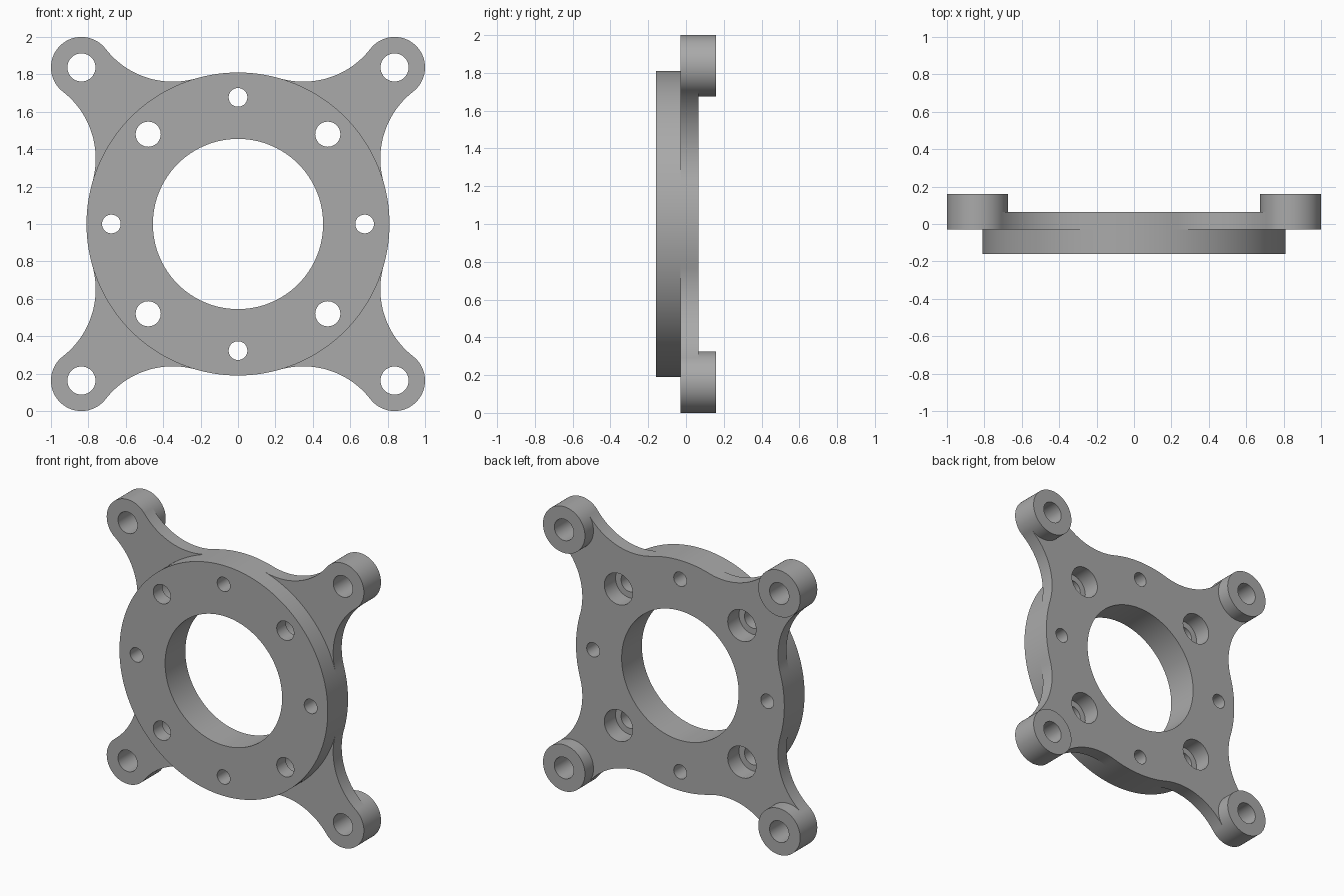
import bpy, bmesh, math

cube = bpy.data.objects.get("Cube")
if cube:
    bpy.data.objects.remove(cube, do_unlink=True)

# Main dimensions
DISC_R, LUG_R, FILLET_R = 0.81, 0.163, 0.455
LUG = 0.837
FRONT, STEP, PLATE_BACK, LUG_BACK = -0.16, -0.03, 0.065, 0.16
COUNTERBORE_FLOOR = -0.06

grey = bpy.data.materials.new("machined grey")
grey.use_nodes = True
colour = (0.40, 0.40, 0.40, 1)
grey.diffuse_color = colour
grey.node_tree.nodes["Principled BSDF"].inputs["Base Color"].default_value = colour


def arc(cx, cz, r, start, end):
    """Points every two degrees, both ends included."""
    step = 2 if end > start else -2
    angles = [math.radians(a) for a in range(start, end + step, step)]
    return [(cx + r * math.cos(a), cz + r * math.sin(a)) for a in angles]


def circle(cx, cz, r):
    return arc(cx, cz, r, 0, 358)


def turn(points, quarter):
    for _ in range(quarter):
        points = [(-z, x) for x, z in points]
    return points


def prism(name, outlines, y0, y1):
    """One object holding each closed outline extruded from y0 to y1."""
    bm = bmesh.new()
    for outline in outlines:
        face = bm.faces.new([bm.verts.new((x, y0, z + 1)) for x, z in outline])
        moved = bmesh.ops.extrude_face_region(bm, geom=[face], use_keep_orig=True)["geom"]
        bmesh.ops.translate(bm, vec=(0, y1 - y0, 0),
                            verts=[v for v in moved if isinstance(v, bmesh.types.BMVert)])
    bmesh.ops.recalc_face_normals(bm, faces=bm.faces)
    mesh = bpy.data.meshes.new(name)
    bm.to_mesh(mesh)
    bm.free()
    mesh.materials.append(grey)
    obj = bpy.data.objects.new(name, mesh)
    bpy.context.collection.objects.link(obj)
    return obj


def combine(target, tool, operation):
    tool.hide_render = True
    mod = target.modifiers.new(operation.lower(), "BOOLEAN")
    mod.operation, mod.solver, mod.object = operation, "EXACT", tool
    bpy.context.view_layer.objects.active = target
    bpy.ops.object.modifier_apply(modifier=mod.name)
    bpy.data.objects.remove(tool, do_unlink=True)


# Four-armed plate: rim arc, fillet, rounded lug, fillet, repeated each quarter
reach = DISC_R + FILLET_R
fx, fz = reach * math.cos(math.radians(16)), reach * math.sin(math.radians(16))
quarter = (arc(0, 0, DISC_R, -16, 16)
           + arc(fx, fz, FILLET_R, 196, 128)[1:-1]
           + arc(LUG, LUG, LUG_R, -52, 142)
           + arc(fz, fx, FILLET_R, 322, 254)[1:-1])
outline = [p for q in range(4) for p in turn(quarter, q)]
body = prism("mounting_plate", [outline], STEP, PLATE_BACK)

# Front disc and raised lug pads on the back
combine(body, prism("front_disc", [circle(0, 0, DISC_R)], FRONT, STEP), "UNION")
pads = [turn(circle(LUG, LUG, LUG_R), q) for q in range(4)]
combine(body, prism("lug_pads", pads, PLATE_BACK, LUG_BACK), "UNION")

# Through holes: central bore, lug holes, diagonal holes, axis holes
holes = [circle(0, 0, 0.455)]
for q in range(4):
    for cx, cz, r in ((LUG, LUG, 0.075), (0.48, 0.48, 0.067), (0.677, 0, 0.05)):
        holes.append(turn(circle(cx, cz, r), q))
combine(body, prism("hole_cutter", holes, -0.5, 0.5), "DIFFERENCE")

# Counterbores sunk from the back
bores = [turn(circle(0.48, 0.48, 0.11), q) for q in range(4)]
combine(body, prism("counterbore_cutter", bores, COUNTERBORE_FLOOR, 0.5), "DIFFERENCE")

# Smooth round walls, sharp rims
bpy.ops.object.select_all(action="DESELECT")
body.select_set(True)
bpy.context.view_layer.objects.active = body
bpy.ops.object.shade_smooth_by_angle(angle=math.radians(30))
